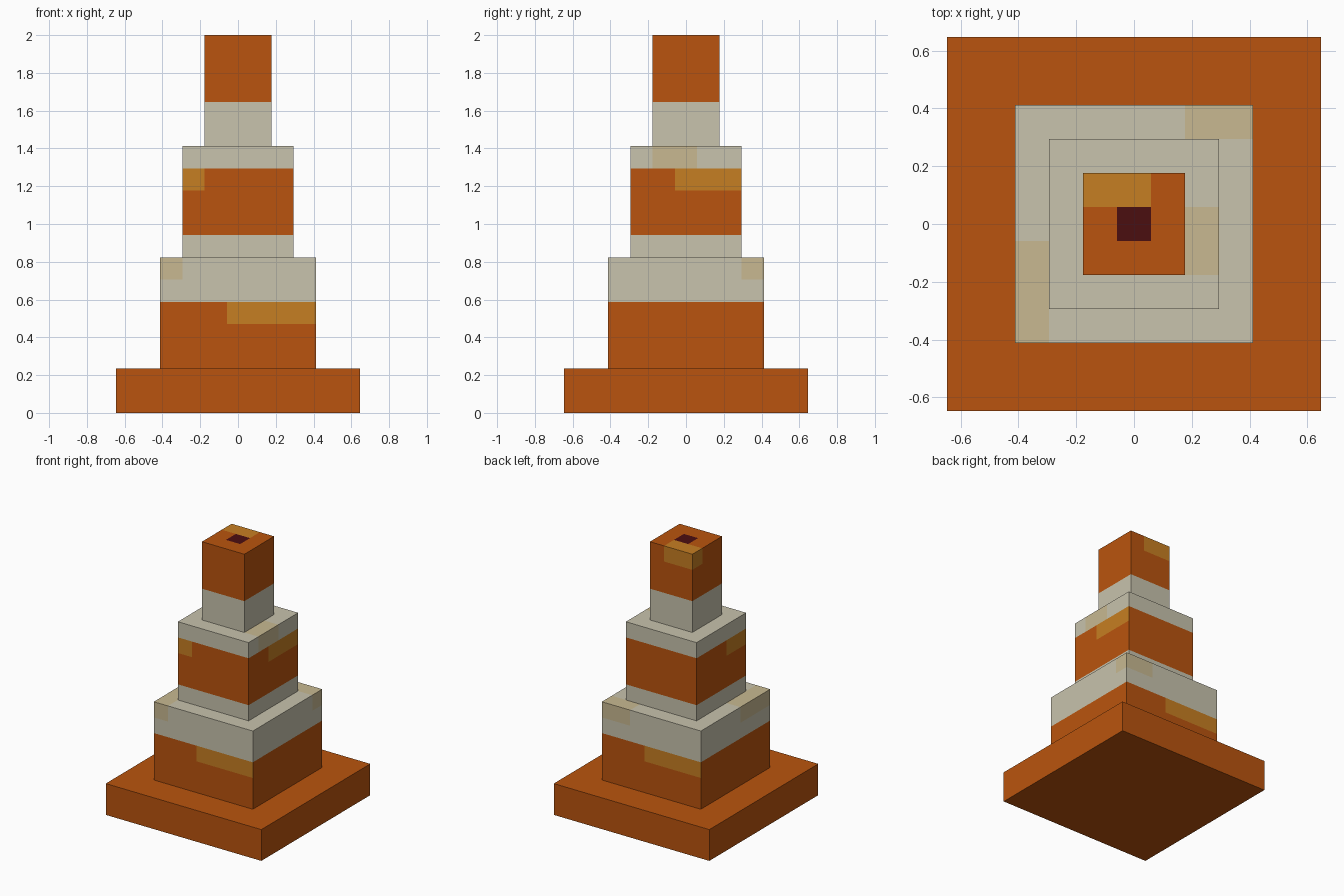
import bpy, bmesh
from mathutils import Matrix, Vector

if "Cube" in bpy.data.objects:
    bpy.data.objects.remove(bpy.data.objects["Cube"])

P = 2 / 17  # size of one colour cell; all numbers below are in cells


def srgb(r, g, b):
    def lin(c):
        c /= 255
        return c / 12.92 if c <= 0.04045 else ((c + 0.055) / 1.055) ** 2.4
    return (lin(r), lin(g), lin(b), 1)


ORANGE, CREAM, AMBER, TAN, MAROON = range(5)
mats = []
for name, col in (("orange", (186, 84, 14)), ("cream", (200, 195, 173)),
                  ("worn amber", (198, 126, 34)), ("worn tan", (200, 185, 145)),
                  ("dark maroon", (75, 14, 16))):
    m = bpy.data.materials.new(name)
    m.diffuse_color = srgb(*col)
    m.use_nodes = True
    m.node_tree.nodes["Principled BSDF"].inputs["Base Color"].default_value = m.diffuse_color
    mats.append(m)

# Cream stripes by height
STRIPES = [(5, 8), (11, 14)]

# Worn patches: material, x range, y range, z range
PATCHES = [
    (TAN, (-3.5, -2.5), (-3.5, -0.5), (6, 7)),
    (TAN, (1.5, 3.5), (2.5, 3.5), (6, 7)),
    (AMBER, (-0.5, 3.2), (-3.5, -3.2), (4, 5)),
    (AMBER, (-3.2, 0.5), (3.2, 3.5), (4, 5)),
    (AMBER, (-2.5, -1.5), (-2.5, -0.5), (10, 11)),
    (AMBER, (2.2, 2.5), (-0.5, 2.2), (10, 11)),
    (TAN, (1.5, 2.5), (-1.5, 0.5), (11, 12)),
    (AMBER, (-1.5, 0.5), (0.5, 1.5), (16, 17)),
    (MAROON, (-0.5, 0.5), (-0.5, 0.5), (16.9, 17)),
]


def colour_at(c):
    for mat, *ranges in PATCHES:
        if all(lo - 0.01 <= v <= hi + 0.01 for v, (lo, hi) in zip(c, ranges)):
            return mat
    return CREAM if any(lo < c.z < hi for lo, hi in STRIPES) else ORANGE


def tier(name, width, z0, z1, cut=True):
    bm = bmesh.new()
    h = z1 - z0
    bmesh.ops.create_cube(bm, size=1, matrix=Matrix.Translation((0, 0, (z0 + z1) / 2))
                          @ Matrix.Diagonal((width, width, h, 1)))
    # Cut the box into square cells
    if cut:
        for axis, start, count in ((0, -width / 2, width), (1, -width / 2, width), (2, z0, h)):
            for i in range(1, count):
                co, no = Vector(), Vector()
                co[axis], no[axis] = start + i, 1
                bmesh.ops.bisect_plane(bm, geom=bm.verts[:] + bm.edges[:] + bm.faces[:],
                                       dist=1e-5, plane_co=co, plane_no=no)
    for f in bm.faces:
        f.material_index = colour_at(f.calc_center_median())
    bmesh.ops.scale(bm, vec=(P, P, P), verts=bm.verts)
    me = bpy.data.meshes.new(name)
    bm.to_mesh(me)
    bm.free()
    for m in mats:
        me.materials.append(m)
    bpy.context.collection.objects.link(bpy.data.objects.new(name, me))


tier("base_plate", 11, 0, 2, cut=False)
tier("lower_tier", 7, 2, 7)
tier("middle_tier", 5, 7, 12)
tier("top_tier", 3, 12, 17)
